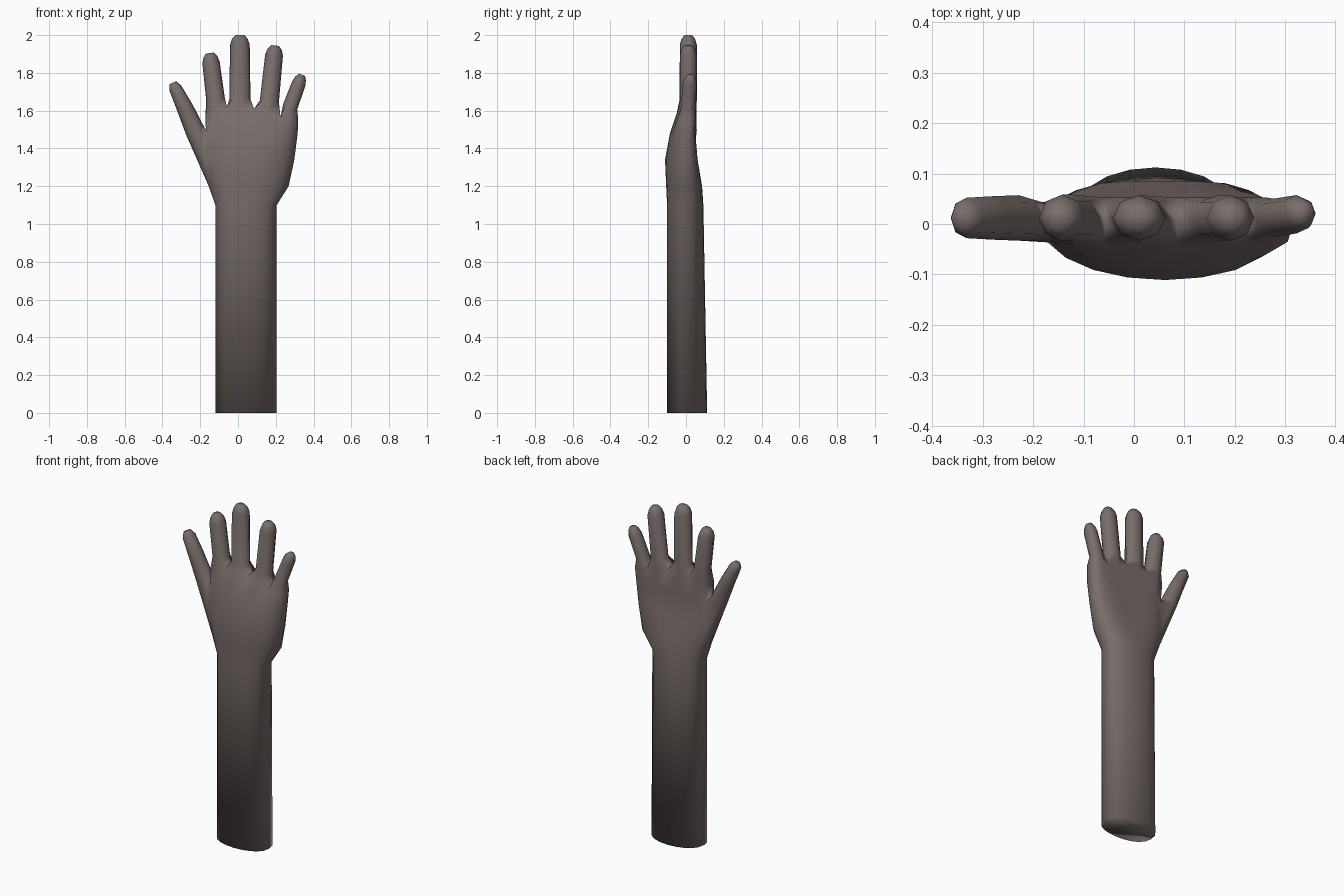
import bpy, bmesh, math
from mathutils import Vector

if "Cube" in bpy.data.objects:
    bpy.data.objects.remove(bpy.data.objects["Cube"])

skin = bpy.data.materials.new("brown_grey_skin")
skin.diffuse_color = (0.19, 0.155, 0.145, 1)
skin.use_nodes = True
skin.node_tree.nodes["Principled BSDF"].inputs["Base Color"].default_value = skin.diffuse_color

bm = bmesh.new()

# Column positions across the hand: rounded for the arm, finger-spaced on top
ROUND = [(1 - math.cos(math.pi * (j + 1) / 10)) / 2 for j in range(9)]
TOP_X = [-0.160, -0.115, -0.058, 0.012, 0.085, 0.155, 0.225, 0.265, 0.305]
TOP_Z = [1.58, 1.605, 1.62, 1.61, 1.61, 1.595, 1.565, 1.565, 1.56]
FINGER = [(x + 0.172) / 0.49 for x in TOP_X]


def section(z, x0, x1, yf, yb, hollow=0.0, w=0.0, yc=0.0, p=0.8, top=False):
    """Ring of 20: left side, nine front, right side, nine back."""
    zs = TOP_Z if top else [z] * 9
    left = bm.verts.new((x0, yc, zs[0]))
    right = bm.verts.new((x1, yc, zs[8]))
    front, back = [], []
    for j in range(9):
        x = x0 + (x1 - x0) * (ROUND[j] * (1 - w) + FINGER[j] * w)
        s = math.sin(math.pi * (j + 1) / 10) ** p
        dip = hollow * math.exp(-((j - 4) / 2.2) ** 2)
        if top:
            s = 0.85 if j in (0, 8) else 1.0
        front.append(bm.verts.new((x, yc + (yf - yc) * s, zs[j])))
        back.append(bm.verts.new((x, yc + (yb - yc) * s - dip, zs[j])))
    return {"l": left, "r": right, "f": front, "b": back,
            "ring": [left] + front + [right] + back[::-1]}


def bridge(a, b, skip=()):
    n = len(a)
    for i in range(n):
        if i not in skip:
            bm.faces.new((a[i], a[(i + 1) % n], b[(i + 1) % n], b[i]))


def digit(base, rings):
    """Eight-sided finger grown from a base loop; rings are (x, y, z, radius, depth)."""
    axis = (Vector(rings[-1][:3]) - Vector(rings[0][:3])).normalized()
    side = Vector((axis.z, 0, -axis.x))
    loop = base
    for x, y, z, r, d in rings:
        new = []
        for k in range(8):
            a = math.pi * k / 4
            new.append(bm.verts.new(Vector((x, y, z)) - side * r * math.cos(a)
                                    - Vector((0, d * math.sin(a), 0))))
        bridge(loop, new)
        loop = new
    bm.faces.new(loop)


# Forearm, wrist and palm
rows = [
    section(0.00, -0.12, 0.205, -0.100, 0.112),
    section(1.10, -0.12, 0.205, -0.100, 0.092),
    section(1.20, -0.155, 0.268, -0.105, 0.105, 0.02, 0.1, 0.005),
    section(1.34, -0.185, 0.298, -0.111, 0.090, 0.035, 0.4, 0.010, 0.85),
    section(1.48, -0.170, 0.316, -0.085, 0.062, 0.015, 0.8, 0.012, 0.6),
    section(1.60, -0.172, 0.318, -0.042, 0.052, 0.0, 1.0, 0.012, top=True),
]
bm.faces.new(rows[0]["ring"])
for i in range(5):
    # The two side strips beside the thumb stay open for its base
    bridge(rows[i]["ring"], rows[i + 1]["ring"], (0, 19) if i in (2, 3) else ())

# Thumb from the opening in the side of the palm
lo, mid, hi = rows[2:5]
digit([lo["l"], lo["f"][0], mid["f"][0], hi["f"][0],
       hi["l"], hi["b"][0], mid["b"][0], lo["b"][0]],
      [(-0.228, 0.012, 1.495, 0.052, 0.045),
       (-0.281, 0.012, 1.615, 0.044, 0.043),
       (-0.332, 0.012, 1.720, 0.034, 0.040),
       (-0.345, 0.012, 1.748, 0.019, 0.022)])
bm.verts.remove(mid["l"])

# Webs between fingers
top = rows[5]
web = {0: top["l"], 8: top["r"]}
for j in (2, 4, 6):
    web[j] = bm.verts.new((TOP_X[j], 0.008, TOP_Z[j] - 0.005))

# Four fingers: base x and z, tip x and z, radius, depth
fingers = [(-0.119, 1.66, -0.149, 1.905, 0.046, 0.046),
           (0.010, 1.66, 0.010, 2.000, 0.052, 0.045),
           (0.166, 1.65, 0.196, 1.945, 0.047, 0.045),
           (0.276, 1.62, 0.339, 1.790, 0.037, 0.038)]
for i, (xa, za, xb, zb, r, d) in enumerate(fingers):
    j = 2 * i
    f, b = top["f"], top["b"]
    base = [web[j], f[j], f[j + 1], f[j + 2], web[j + 2], b[j + 2], b[j + 1], b[j]]
    a, t = Vector((xa, 0.012, za)), Vector((xb, 0.012, zb))
    if i == 3:
        t.y = 0.022
    u = (t - a).normalized()
    digit(base, [(*a, r * 1.08, d), (*(t - u * 0.05), r, d),
                 (*(t - u * 0.02), r * 0.8, d * 0.8), (*t, r * 0.45, d * 0.45)])

bmesh.ops.recalc_face_normals(bm, faces=bm.faces)
for face in bm.faces:
    face.smooth = True

mesh = bpy.data.meshes.new("arm_and_hand")
bm.to_mesh(mesh)
bm.free()
mesh.materials.append(skin)
arm = bpy.data.objects.new("arm_and_hand", mesh)
bpy.context.collection.objects.link(arm)
